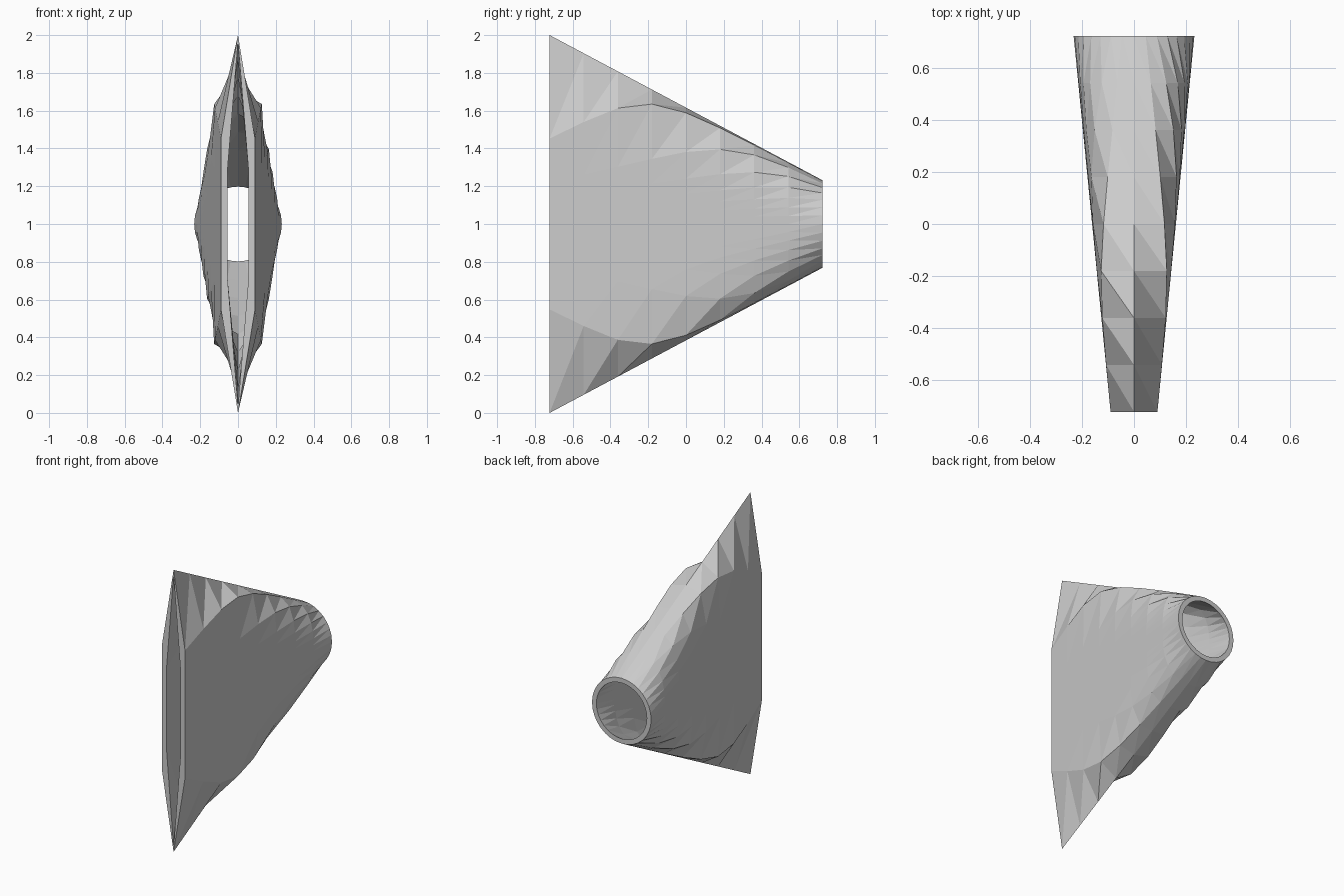
import bpy, bmesh, math

if "Cube" in bpy.data.objects:
    bpy.data.objects.remove(bpy.data.objects["Cube"])

SEGS, STEPS = 32, 8          # sides around, steps along the length
HALF_LEN, MID_Z = 0.722, 1.0
WALL = 0.034


def section(t, inset):
    """Rounded slit (t=0) turning into a circle (t=1), sampled by angle."""
    w = 0.09 + (0.232 - 0.09) * t - inset
    h = 1.0 + (0.232 - 1.0) * t - inset
    n = 8 - 6 * t
    y = -HALF_LEN + 2 * HALF_LEN * t
    pts = []
    for i in range(SEGS):
        a = 2 * math.pi * i / SEGS
        c, s = math.cos(a), math.sin(a)
        r = (abs(c / w) ** n + abs(s / h) ** n) ** (-1 / n)
        pts.append((r * c, y, MID_Z + r * s))
    return pts


bm = bmesh.new()


def skin(inset, flip):
    """Triangulated tube through all sections; returns its rings."""
    rings = [[bm.verts.new(p) for p in section(k / STEPS, inset)]
             for k in range(STEPS + 1)]
    for a, b in zip(rings, rings[1:]):
        for i in range(SEGS):
            j = (i + 1) % SEGS
            for tri in ((a[i], a[j], b[j]), (a[i], b[j], b[i])):
                bm.faces.new(tri[::-1] if flip else tri)
    return rings


outer = skin(0.0, False)
inner = skin(WALL, True)

# rims joining outer and inner wall at both ends
for k, flip in ((0, True), (STEPS, False)):
    o, n = outer[k], inner[k]
    for i in range(SEGS):
        j = (i + 1) % SEGS
        quad = (o[i], o[j], n[j], n[i])
        bm.faces.new(quad[::-1] if flip else quad)

bmesh.ops.recalc_face_normals(bm, faces=bm.faces)
mesh = bpy.data.meshes.new("nozzle_adapter")
bm.to_mesh(mesh)
bm.free()

grey = bpy.data.materials.new("light_grey")
grey.diffuse_color = (0.6, 0.6, 0.6, 1)
grey.use_nodes = True
grey.node_tree.nodes["Principled BSDF"].inputs["Base Color"].default_value = grey.diffuse_color
mesh.materials.append(grey)
obj = bpy.data.objects.new("nozzle_adapter", mesh)
bpy.context.collection.objects.link(obj)
